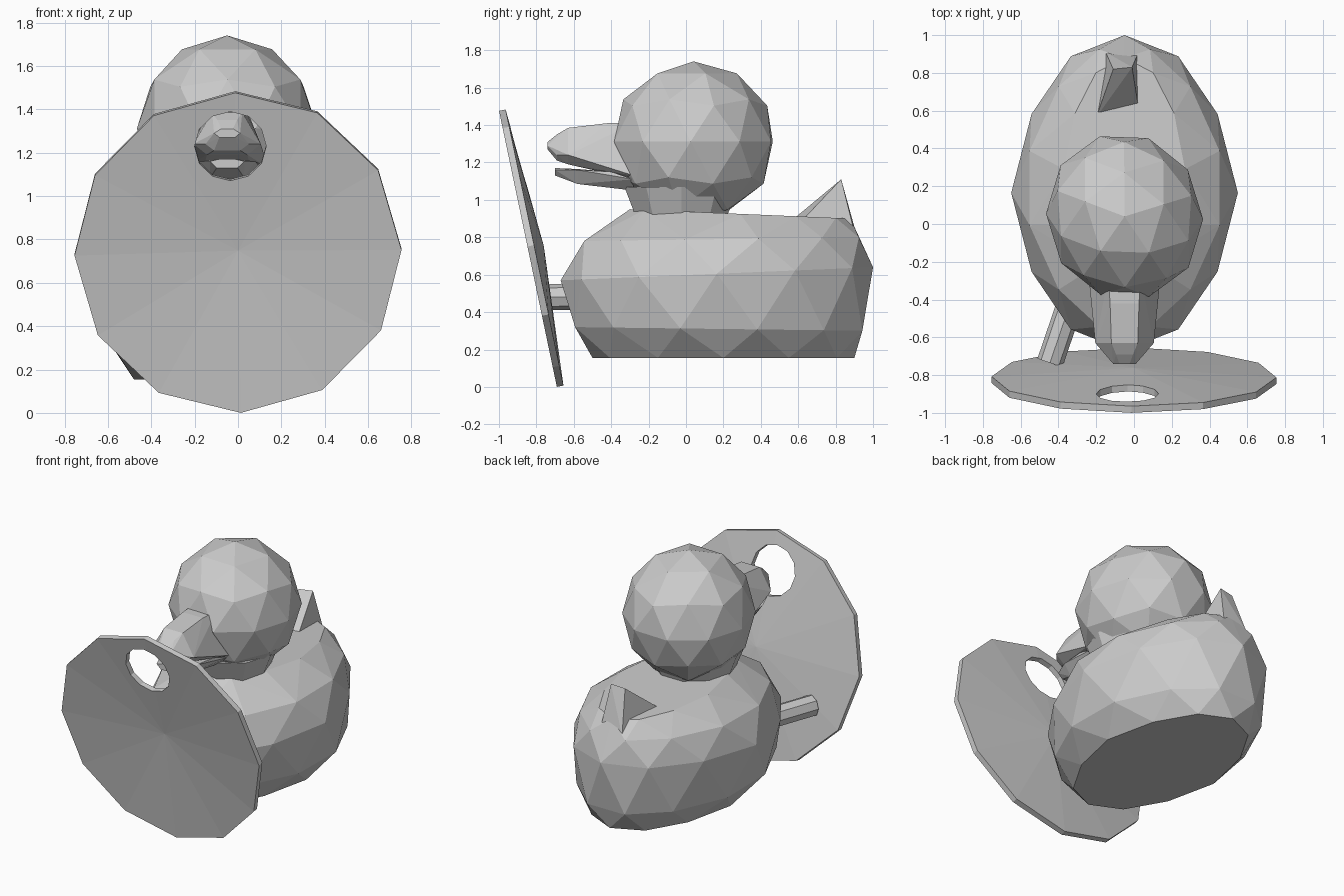
import bpy, bmesh, math
from mathutils import Vector, Matrix

if "Cube" in bpy.data.objects:
    bpy.data.objects.remove(bpy.data.objects["Cube"])


def finish(name, bm):
    bmesh.ops.recalc_face_normals(bm, faces=bm.faces)
    me = bpy.data.meshes.new(name)
    bm.to_mesh(me)
    bm.free()
    ob = bpy.data.objects.new(name, me)
    bpy.context.collection.objects.link(ob)
    return ob


def hull(name, pts):
    bm = bmesh.new()
    for p in pts:
        bm.verts.new(p)
    res = bmesh.ops.convex_hull(bm, input=bm.verts)
    junk = {g for g in res["geom_interior"] + res["geom_unused"]
            if isinstance(g, bmesh.types.BMVert)}
    bmesh.ops.delete(bm, geom=list(junk), context='VERTS')
    return finish(name, bm)


def rod(name, a, b, r, sides):
    a, b = Vector(a), Vector(b)
    bm = bmesh.new()
    rot = (b - a).to_track_quat('Z', 'Y').to_matrix().to_4x4()
    bmesh.ops.create_cone(bm, cap_ends=True, segments=sides, radius1=r, radius2=r,
                          depth=(b - a).length, matrix=Matrix.Translation((a + b) / 2) @ rot)
    return finish(name, bm)


CX = -0.05

# Body: staggered rings (front z, back z, front y, back y, half width)
rings = [(0.155, 0.155, -0.50, 0.90, 0.43), (0.32, 0.30, -0.62, 0.97, 0.56),
         (0.57, 0.64, -0.67, 1.00, 0.60), (0.78, 0.80, -0.57, 0.95, 0.53),
         (0.95, 0.90, -0.30, 0.88, 0.32)]
pts = []
for i, (zf, zb, y0, y1, w) in enumerate(rings):
    for k in range(12):
        a = math.radians(30 * k + 15 * (i % 2))
        t = (1 + math.sin(a)) / 2
        x = w * math.cos(a) * (1 - 0.07 * math.sin(2 * a) ** 2)
        pts.append((CX + x, y0 + (y1 - y0) * t, zf + (zb - zf) * t))
hull("body", pts)

# Head
bm = bmesh.new()
bmesh.ops.create_icosphere(bm, subdivisions=2, radius=0.435,
                           matrix=Matrix.Translation((CX, 0.04, 1.312)) @ Matrix.Rotation(0.3, 4, 'Z')
                           @ Matrix.Diagonal((0.95, 1.02, 0.985, 1)))
finish("head", bm)

# Neck
hull("neck", [(CX + r * math.cos(k * math.pi / 5), r * math.sin(k * math.pi / 5) - 0.025, z)
              for r, z in ((0.26, 0.92), (0.32, 1.07)) for k in range(10)])


# Beak halves: (y, bottom z, side z, top z, half width)
def beak(name, sections):
    p = []
    for y, zb, zs, zt, w in sections:
        p += [(CX + s * w * f, y, z) for s in (-1, 1)
              for f, z in ((1, zs), (0.45, zt), (0.6, zb))]
    hull(name, p)


beak("upper_beak", [(-0.28, 1.11, 1.13, 1.41, 0.19), (-0.42, 1.15, 1.18, 1.41, 0.17),
                    (-0.63, 1.19, 1.24, 1.385, 0.155), (-0.69, 1.21, 1.24, 1.35, 0.10),
                    (-0.74, 1.27, 1.29, 1.31, 0.06)])
beak("lower_beak", [(-0.28, 1.05, 1.11, 1.11, 0.17), (-0.40, 1.07, 1.15, 1.15, 0.15),
                    (-0.58, 1.085, 1.16, 1.165, 0.13), (-0.70, 1.13, 1.16, 1.17, 0.08)])

# Tail
hull("tail", [(-0.11, 0.82, 1.10), (-0.01, 0.83, 1.11), (-0.20, 0.565, 0.89), (0.02, 0.64, 0.91),
              (-0.10, 0.72, 0.98), (-0.15, 0.91, 0.82), (0.02, 0.90, 0.83)])

# Arm holding the shield
rod("arm", (-0.28, -0.25, 0.485), (-0.445, -0.735, 0.48), 0.07, 8)

# Shield: twelve-sided dished disc, leaning forward
bm = bmesh.new()
up = Vector((0, -0.31, 1.48)).normalized()
back = Vector((0, 1.48, 0.31)).normalized()
centre = Vector((0, -0.845, 0.738))
layers = []
for off in (0, 0.036):
    rim = [bm.verts.new(centre + back * off + 0.754 * (Vector((1, 0, 0)) * math.cos(a) + up * math.sin(a)))
           for a in (math.radians(30 * k + 1) for k in range(12))]
    hub = bm.verts.new(centre + back * (off + 0.05))
    for k in range(12):
        bm.faces.new((hub, rim[k], rim[(k + 1) % 12]))
    layers.append(rim)
for k in range(12):
    j = (k + 1) % 12
    bm.faces.new((layers[0][k], layers[0][j], layers[1][j], layers[1][k]))
shield = finish("shield", bm)

# Hole in the shield for the beak
mid = Vector((-0.035, -0.93, 1.23))
cutter = rod("hole_cutter", mid - back * 0.2, mid + back * 0.2, 0.165, 12)
cutter.hide_render = True
mod = shield.modifiers.new("hole", 'BOOLEAN')
mod.operation = 'DIFFERENCE'
mod.solver = 'EXACT'
mod.object = cutter
bpy.context.view_layer.objects.active = shield
bpy.ops.object.modifier_apply(modifier=mod.name)
bpy.data.objects.remove(cutter)
